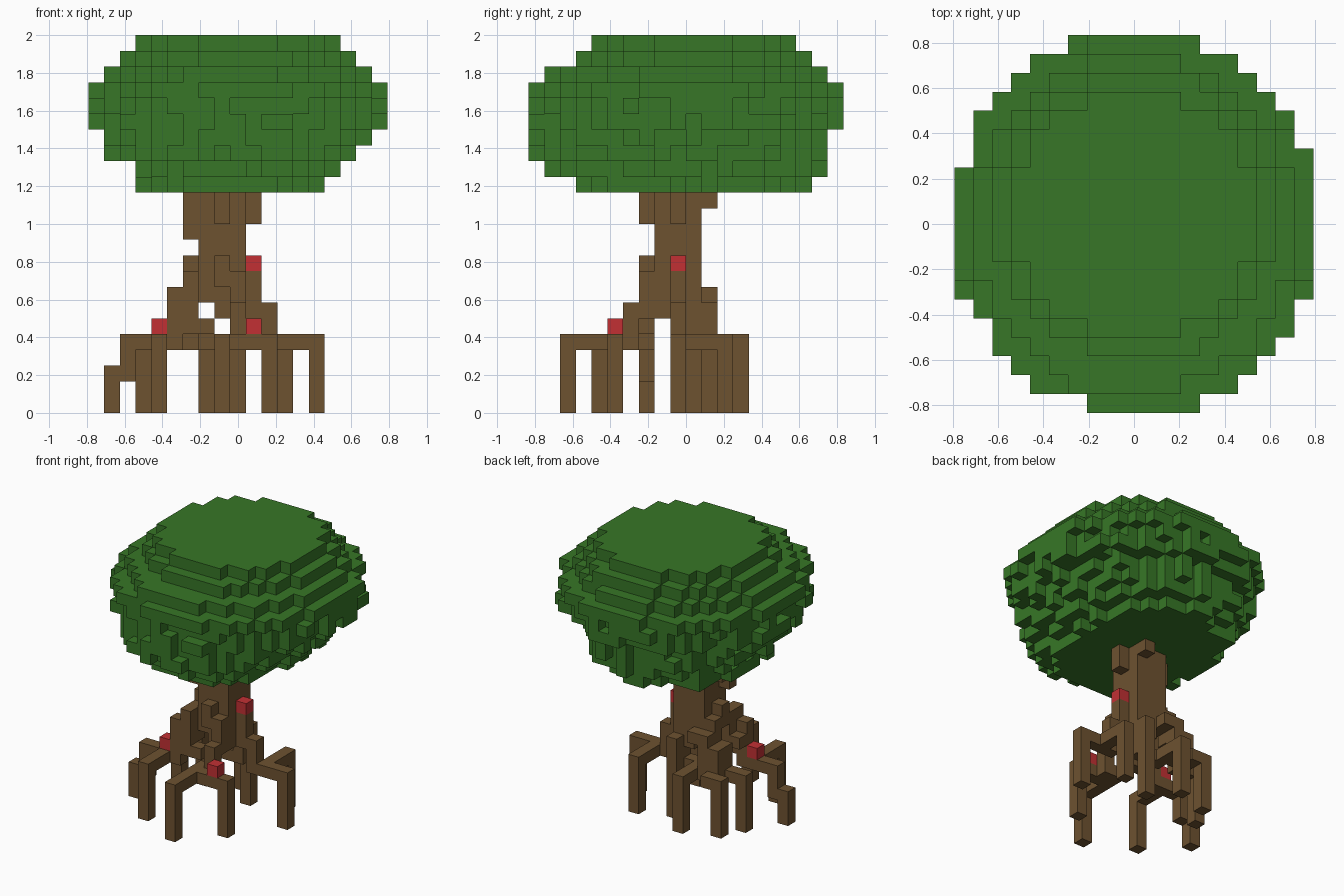
import bpy
import bmesh
import random
from mathutils import Matrix, Vector

UNIT = 2 / 24                       # edge of one cube
ORIGIN = Vector((-9.5, -10, 0))     # grid corner, in cubes
BEAM = 4                            # height of the root beams, in cubes
TOP = 13                            # last trunk cube below the canopy
AXES = list(Matrix.Identity(3))

if "Cube" in bpy.data.objects:
    bpy.data.objects.remove(bpy.data.objects["Cube"])


def make_material(name, colour):
    mat = bpy.data.materials.new(name)
    mat.use_nodes = True
    mat.diffuse_color = (*colour, 1)
    shader = next(n for n in mat.node_tree.nodes if n.type == "BSDF_PRINCIPLED")
    shader.inputs["Base Color"].default_value = (*colour, 1)
    return mat


leaf_green = make_material("leaf green", (0.038, 0.183, 0.02))
bark_brown = make_material("bark brown", (0.155, 0.085, 0.03))
berry_red = make_material("berry red", (0.54, 0.03, 0.034))


def walk(*points):
    """Cells of the boxes spanned by each pair of neighbouring points."""
    cells = set()
    for start, end in zip(points, points[1:]):
        xs, ys, zs = [range(min(p), max(p) + 1) for p in zip(start, end)]
        cells |= {(x, y, z) for x in xs for y in ys for z in zs}
    return cells


def grow_root(foot, knee, lift=0):
    """Leg up from the foot, beam to the knee, then steps up to the trunk."""
    (fx, fy), (x, y) = foot, knee
    points = [(fx, fy, lift), (fx, fy, BEAM)]
    if lift:                        # bent ankle with the foot further out
        points = [(fx - 1, fy, 0), (fx - 1, fy, lift)] + points
    along_y = abs(y - fy) > abs(x - fx)
    points.append((fx, y, BEAM) if along_y else (x, fy, BEAM))
    points.append((x, y, BEAM))
    for rise in (6, 8):
        points.append((x, y, rise))
        x += (x < 7) - (x > 9)
        y += (y < 8) - (y > 10)
        points.append((x, y, rise))
    return walk(*points)


def build(name, cells, material, solid):
    """Make one object from cells, keeping only the exposed cube sides."""
    bm = bmesh.new()
    corners = {}

    def corner(point):
        key = tuple(round(c) for c in point)
        if key not in corners:
            corners[key] = bm.verts.new((Vector(key) + ORIGIN) * UNIT)
        return corners[key]

    for cell in sorted(cells):
        for n, axis in enumerate(AXES):
            u, v = AXES[n - 2], AXES[n - 1]
            for side in (0, 1):
                beside = Vector(cell) + (axis if side else -axis)
                if tuple(round(c) for c in beside) in solid:
                    continue
                start = Vector(cell) + axis * side
                ring = [start, start + u, start + u + v, start + v]
                if not side:
                    ring.reverse()
                bm.faces.new([corner(p) for p in ring])
    mesh = bpy.data.meshes.new(name)
    bm.to_mesh(mesh)
    bm.free()
    mesh.materials.append(material)
    obj = bpy.data.objects.new(name, mesh)
    bpy.context.collection.objects.link(obj)


# Canopy: oval layers from the bottom up, ragged on the underside
random.seed(4)
radii_x = (6, 6.5, 8, 8.5, 9.5, 9.5, 9.5, 8.5, 7.5, 6.5)
radii_y = (8, 9, 9.5, 9.5, 10, 10, 10, 9, 7.5, 6.5)
canopy = set()
for level, (rx, ry) in enumerate(zip(radii_x, radii_y)):
    cx = 8.5 if level in (0, 2) else 9
    cy = 9 if level in (2, 3) else 10 if level > 7 else 9.5
    ragged = 0.24 if level < 6 else 0.06
    for x in range(19):
        for y in range(20):
            reach = ((x - cx) / rx) ** 2 + ((y - cy) / ry) ** 2
            if reach < 1.04 - ragged * random.random():
                canopy.add((x, y, TOP + 1 + level))
build("canopy", canopy, leaf_green, canopy)

# Berries: single cubes resting on the wood
berries = {
    "trunk_berry": (10, 9, 9),
    "right_berry": (4, 7, 5),
    "front_berry": (10, 5, 5),
}
for name, cell in berries.items():
    build(name, {cell}, berry_red, {cell})

# Trunk: a square column, a narrower core below, and branch stubs on top
trunk = walk((7, 8, 7), (9, 10, TOP)) | walk((8, 8, 6), (9, 10, 7))
for x, y, bottom in ((6, 8, 11), (6, 9, 12), (10, 9, 12), (8, 7, 12), (9, 11, 13)):
    trunk |= walk((x, y, bottom), (x, y, TOP))
# Knots where the roots flow into the column
trunk |= walk((8, 7, 8), (8, 7, 9)) | walk((6, 9, 8), (6, 9, 9))

# Roots: foot and knee positions
roots = {
    "front_root": grow_root((8, 2), (9, 6)),
    "front_left_root": grow_root((11, 5), (9, 6)),
    "front_right_root": grow_root((4, 4), (5, 7)),
    "right_root": grow_root((2, 7), (5, 7), lift=2)
                  | walk((5, 7, 7), (6, 7, 7), (6, 7, 8)) | walk((6, 7, 5), (7, 7, 5)),
    "back_right_root": grow_root((3, 10), (5, 10)),
    "back_corner_root": grow_root((4, 12), (5, 11))
                        | walk((6, 11, 4), (6, 11, 7), (7, 11, 7)),
    "back_root": grow_root((7, 13), (9, 10)),
    "inner_root": grow_root((9, 11), (9, 11)),
    "back_left_root": grow_root((12, 12), (11, 9)),
    "left_root": grow_root((14, 9), (11, 9)),
}
wood = trunk.union(*roots.values()) - set(berries.values())
free = set(wood)
for name, cells in {"trunk": trunk, **roots}.items():
    build(name, cells & free, bark_brown, wood)
    free -= cells
